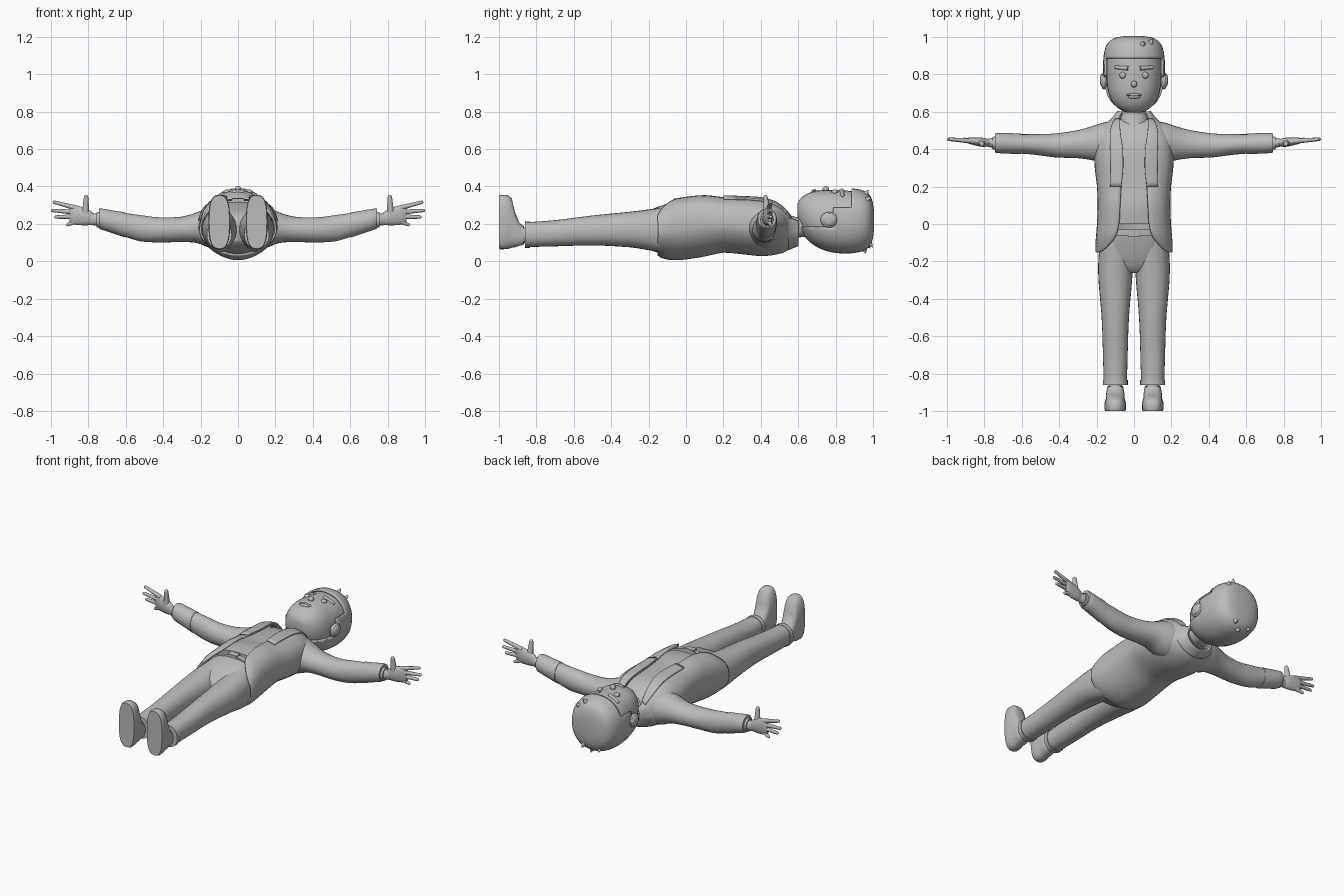
import bpy, bmesh, math
from mathutils import Vector

if "Cube" in bpy.data.objects:
    bpy.data.objects.remove(bpy.data.objects["Cube"])

grey = bpy.data.materials.new("plain grey")
grey.diffuse_color = (0.5, 0.5, 0.5, 1)
grey.use_nodes = True
grey.node_tree.nodes["Principled BSDF"].inputs["Base Color"].default_value = grey.diffuse_color


def finish(name, bm, mirror=False, thick=0, angle=40):
    bmesh.ops.recalc_face_normals(bm, faces=bm.faces)
    me = bpy.data.meshes.new(name)
    bm.to_mesh(me)
    bm.free()
    me.materials.append(grey)
    ob = bpy.data.objects.new(name, me)
    bpy.context.collection.objects.link(ob)
    if thick:
        m = ob.modifiers.new("thickness", 'SOLIDIFY')
        m.thickness, m.offset = thick, 0
    if mirror:
        m = ob.modifiers.new("mirror", 'MIRROR')
        m.use_clip = False
        m.use_mirror_merge = False
    bpy.ops.object.select_all(action='DESELECT')
    bpy.context.view_layer.objects.active = ob
    ob.select_set(True)
    bpy.ops.object.shade_smooth_by_angle(angle=math.radians(angle))
    return ob


def spline(secs, steps):
    """Smoothly add sections between the given ones."""
    out = []
    for i in range(len(secs) - 1):
        p = [secs[max(0, i - 1)], secs[i], secs[i + 1], secs[min(len(secs) - 1, i + 2)]]
        for k in range(steps):
            t = k / steps
            out.append([0.5 * (2 * b + (c - a) * t + (2 * a - 5 * b + 4 * c - d) * t * t
                               + (3 * b - a - 3 * c + d) * t ** 3) for a, b, c, d in zip(*p)])
    return out + [list(secs[-1])]


def rim(ang, n):
    s, c = math.sin(ang), math.cos(ang)
    return math.copysign(abs(s) ** (2 / n), s), math.copysign(abs(c) ** (2 / n), c)


def loft_bm(secs, axis='y', n=2.0, back=None, steps=3, count=28):
    """Sections: position along axis, two centres, two radii."""
    bm = bmesh.new()
    rings = []
    for t, ca, cb, ra, rb in spline(secs, steps):
        ring = []
        for k in range(count):
            ang = 2 * math.pi * k / count
            a, b = rim(ang, back if back and math.cos(ang) < -1e-6 else n)
            a, b = ca + ra * a, cb + rb * b
            ring.append(bm.verts.new((a, t, b) if axis == 'y' else (t, a, b)))
        rings.append(ring)
    for r, q in zip(rings, rings[1:]):
        for k in range(count):
            j = (k + 1) % count
            bm.faces.new((r[k], r[j], q[j], q[k]))
    bm.faces.new(rings[0])
    bm.faces.new(rings[-1])
    return bm


def loft(name, secs, axis='y', mirror=False, **kw):
    return finish(name, loft_bm(secs, axis, **kw), mirror)


def coat_sheet(name, secs, grow, span, mirror=False, count=44):
    """Open sheet wrapped round the body, starting at the front edge x."""
    bm = bmesh.new()
    rings = []
    for y, cz, rx, rz, edge in spline(secs, 3):
        rx, rz = rx + grow, rz + grow
        a0 = math.asin(min(0.97, (edge / rx) ** 1.4))
        a1 = a0 + span if span else 2 * math.pi - a0
        ring = []
        for k in range(count + 1):
            ang = a0 + (a1 - a0) * k / count
            a, b = rim(ang, 2.8 if math.cos(ang) > 0 else 1.8)
            ring.append(bm.verts.new((rx * a, y, cz + rz * b)))
        rings.append(ring)
    for r, q in zip(rings, rings[1:]):
        for k in range(count):
            bm.faces.new((r[k], r[k + 1], q[k + 1], q[k]))
    return finish(name, bm, mirror, 0.01)


def ball(name, pos, size, mirror=False):
    bm = bmesh.new()
    bmesh.ops.create_uvsphere(bm, u_segments=16, v_segments=10, radius=1)
    bmesh.ops.scale(bm, vec=size, verts=bm.verts)
    bmesh.ops.translate(bm, vec=pos, verts=bm.verts)
    return finish(name, bm, mirror)


def limb(name, p, q, r1, r2, mirror=False, tip=True):
    """Tapered round bar from p to q, with a rounded tip if wanted."""
    p, q = Vector(p), Vector(q)
    d = q - p
    bm = bmesh.new()
    bmesh.ops.create_cone(bm, cap_ends=True, segments=12, radius1=r1, radius2=r2, depth=d.length)
    if tip:
        v = bmesh.ops.create_uvsphere(bm, u_segments=12, v_segments=8, radius=r2)["verts"]
        bmesh.ops.translate(bm, vec=(0, 0, d.length / 2), verts=v)
    bm.transform(d.to_track_quat('Z', 'Y').to_matrix().to_4x4())
    bmesh.ops.translate(bm, vec=(p + q) / 2, verts=bm.verts)
    return finish(name, bm, mirror)


# Shoes, ankles and trousers
loft("shoe", [(-1, .1, .21, .054, .142), (-.99, .1, .21, .058, .146), (-.955, .1, .21, .057, .145),
              (-.932, .1, .205, .05, .132), (-.915, .1, .17, .05, .095),
              (-.89, .1, .143, .046, .06), (-.87, .1, .14, .042, .052)], mirror=True, n=2.8, steps=1)
loft("ankle", [(-.9, .1, .14, .036, .042), (-.8, .1, .14, .036, .042)], mirror=True)
loft("sock_band", [(-.885, .1, .14, .042, .048), (-.865, .1, .14, .042, .048)], mirror=True, steps=1)
loft("trouser_leg", [(-.86, .1, .142, .062, .066), (-.7, .1, .15, .066, .07), (-.5, .1, .165, .073, .08),
                     (-.3, .1, .17, .09, .095), (-.18, .097, .168, .093, .112),
                     (-.08, .09, .168, .09, .125)], mirror=True, n=2.2)
loft("trouser_cuff", [(-.862, .1, .142, .067, .07), (-.835, .1, .142, .067, .07)], mirror=True, steps=1, n=2.2)
loft("hips", [(-.262, 0, .168, .03, .06), (-.235, 0, .168, .13, .085), (-.18, 0, .168, .18, .112),
              (-.1, 0, .17, .185, .138), (-.04, 0, .176, .182, .145)], n=2.4)

# Jacket: y, centre z, half width, half depth, front edge x
coat = [(-.15, .162, .205, .13, .18), (-.125, .163, .207, .147, .145), (-.07, .172, .204, .166, .1),
        (0, .18, .198, .17, .08), (.1, .192, .194, .166, .074), (.2, .196, .198, .15, .068),
        (.3, .19, .21, .152, .058), (.4, .182, .212, .154, .06), (.47, .176, .2, .142, .07),
        (.52, .167, .17, .12, .075), (.56, .157, .12, .088, .075), (.595, .155, .082, .062, .06)]
coat_sheet("jacket", coat, -.005, 0)
coat_sheet("lapel", coat[5:11], .004, .32, mirror=True, count=8)
coat_sheet("jacket_collar", [(.545, .158, .13, .092, .08), (.57, .157, .106, .08, .08),
                             (.6, .155, .085, .066, .062)], .003, 0)
loft("shirt", [(y, 0, cz, rx - .022, rz - .024) for y, cz, rx, rz, e in coat[3:11]], n=2.8, back=1.8)
loft("shirt_collar", [(.51, 0, .185, .07, .075), (.55, 0, .18, .08, .068), (.585, 0, .178, .072, .06)], steps=2)

# Belt and buckle
loft("belt", [(-.062, 0, .176, .186, .152), (-.03, 0, .178, .186, .152)], steps=1, n=2.4)
loft("buckle", [(-.066, 0, .328, .032, .008), (-.026, 0, .33, .032, .008)], steps=1, n=8)

# Sleeves, wrists and hands
loft("sleeve", [(.08, .44, .18, .115, .12), (.16, .435, .18, .108, .105), (.22, .432, .18, .092, .082),
                (.3, .427, .171, .075, .068), (.42, .42, .168, .064, .067), (.52, .425, .177, .056, .07),
                (.6, .428, .194, .052, .064), (.73, .432, .226, .049, .053)], axis='x', mirror=True)
loft("sleeve_cuff", [(.605, .428, .195, .055, .067), (.67, .431, .211, .055, .061),
                     (.735, .433, .227, .053, .056), (.742, .433, .228, .046, .05)],
     axis='x', mirror=True, steps=2)
loft("wrist", [(.72, .432, .222, .032, .034), (.75, .433, .222, .028, .032), (.79, .435, .226, .019, .032)],
     axis='x', mirror=True)
loft("shirt_cuff", [(.73, .432, .222, .036, .042), (.757, .432, .222, .034, .04)], axis='x', mirror=True, steps=1)
loft("palm", [(.77, .435, .228, .014, .028), (.8, .436, .235, .024, .042), (.84, .44, .243, .022, .05),
              (.88, .445, .248, .017, .05), (.9, .447, .25, .01, .042)], axis='x', mirror=True)
for label, root_z, tip_x, tip_z in [("index", .284, .982, .316), ("middle", .262, .991, .272),
                                    ("ring", .239, .972, .237), ("little", .216, .91, .196)]:
    limb(label + "_finger", (.862, .443, root_z), (tip_x, .453, tip_z), .014, .009, True)
limb("thumb", (.815, .435, .25), (.812, .425, .343), .021, .012, True)

# Neck and head
loft("neck", [(.48, 0, .175, .075, .062), (.56, 0, .178, .066, .054), (.66, 0, .19, .066, .058)])
skull = [(.595, 0, .275, .025, .025), (.604, 0, .267, .06, .058), (.64, 0, .25, .108, .107),
         (.7, 0, .235, .137, .143), (.78, 0, .222, .148, .159), (.87, 0, .217, .15, .16),
         (.94, 0, .217, .136, .146), (.978, 0, .218, .1, .11), (.99, 0, .218, .045, .05)]
loft("head", skull, n=2.25)

# Hair: enlarged skull cap trimmed along the hairline
bm = loft_bm([(y + (.008 if y > .9 else 0), x, z, a + .009, b + .009) for y, x, z, a, b in skull[1:]],
             n=2.25, count=40)
for co, no in [((0, .885, 0), (0, 1, 0)), ((0, .785, 0), (0, 1, 0)), ((0, .69, 0), (0, 1, .5)),
               ((0, 0, .285), (0, 0, 1)), ((0, 0, .185), (0, 0, 1))]:
    bmesh.ops.bisect_plane(bm, geom=bm.verts[:] + bm.edges[:] + bm.faces[:], plane_co=co, plane_no=no)
bare = []
for f in bm.faces:
    c = f.calc_center_median()
    hairy = c.y > .885 or (c.y > .785 and c.z < .285) or (c.z < .185 and (c.y - .69) + .5 * c.z > 0)
    if not hairy:
        bare.append(f)
bmesh.ops.delete(bm, geom=bare, context='FACES')
finish("hair", bm, thick=.012)
for i, (p, q, r) in enumerate([((.04, .95, .345), (.055, .975, .383), .028),
                               ((.08, .955, .32), (.1, .99, .345), .028),
                               ((0, .945, .085), (.01, .962, .042), .032),
                               ((.04, .965, .115), (.05, .998, .075), .032),
                               ((-.05, .95, .1), (-.065, .985, .07), .03)]):
    limb("hair_tuft_%d" % (i + 1), p, q, r, .001, tip=False)

# Ears and face
ball("ear", (.16, .765, .222), (.018, .046, .042), True)
ball("ear_rim", (.17, .768, .222), (.013, .036, .033), True)
ball("eye", (.06, .795, .37), (.018, .018, .014), True)
ball("nose", (0, .748, .386), (.017, .018, .016))
limb("eyebrow", (.032, .832, .378), (.098, .838, .352), .012, .009, True)
ball("upper_lip", (0, .69, .374), (.042, .008, .012))
ball("lower_lip", (0, .679, .371), (.034, .009, .012))
